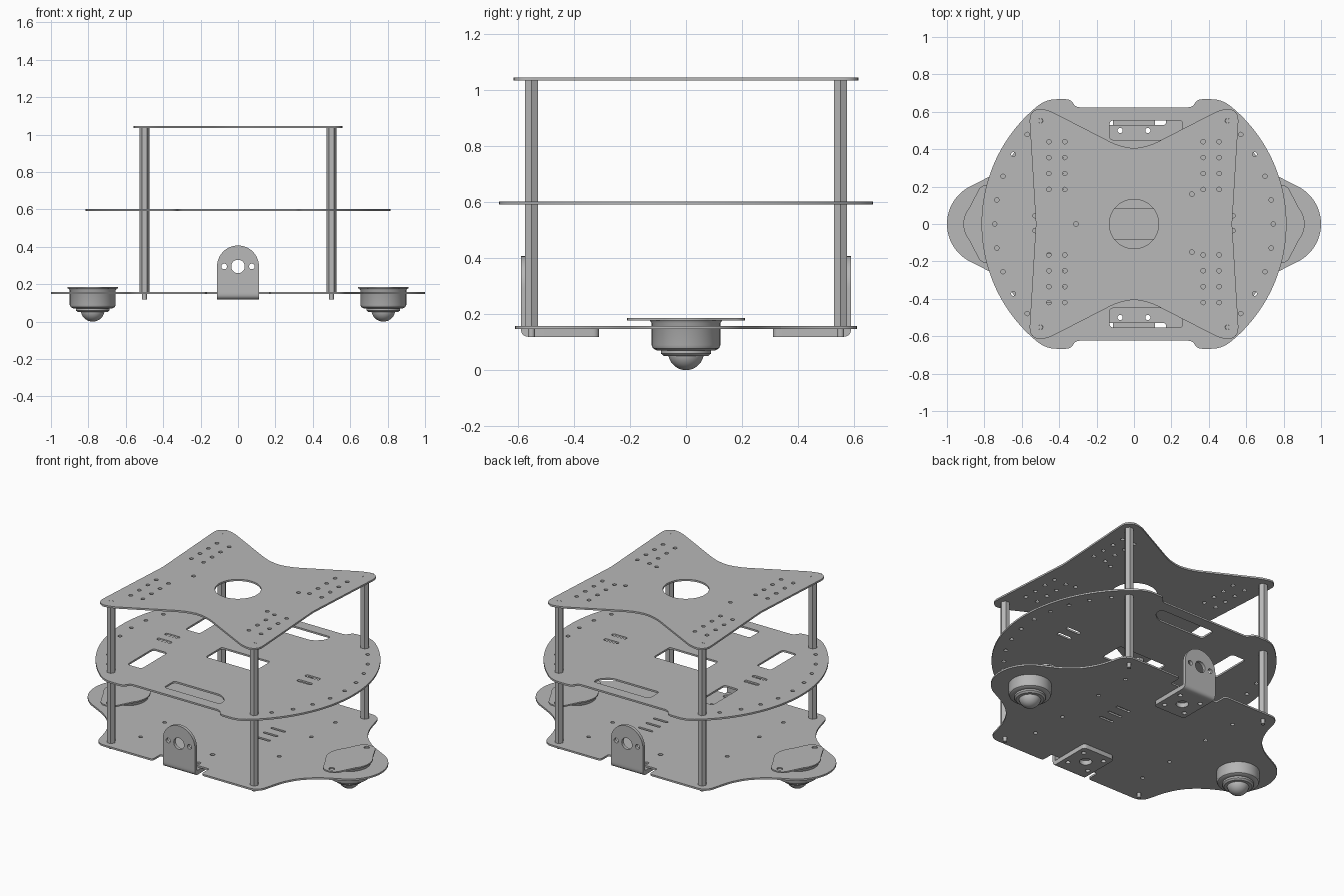
import bpy, bmesh
from math import sin, cos, radians, pi
from mathutils import Matrix, Vector

cube = bpy.data.objects.get("Cube")
if cube:
    bpy.data.objects.remove(cube, do_unlink=True)

grey = bpy.data.materials.new("satin_grey")
grey.use_nodes = True
grey.diffuse_color = (0.48, 0.48, 0.48, 1)
grey.node_tree.nodes["Principled BSDF"].inputs["Base Color"].default_value = grey.diffuse_color

SIGNS = (-1, 1)
THICK = 0.011
POST_X, POST_Y = 0.5, 0.552
CASTER_X = 0.777


def finish(name, bm, matrix=Matrix()):
    """Turn a bmesh into a grey object with sharp edges kept."""
    bmesh.ops.remove_doubles(bm, verts=bm.verts, dist=1e-5)
    bmesh.ops.recalc_face_normals(bm, faces=bm.faces)
    bm.transform(matrix)
    mesh = bpy.data.meshes.new(name)
    bm.to_mesh(mesh)
    bm.free()
    mesh.materials.append(grey)
    ob = bpy.data.objects.new(name, mesh)
    bpy.context.collection.objects.link(ob)
    bpy.ops.object.select_all(action='DESELECT')
    ob.select_set(True)
    bpy.context.view_layer.objects.active = ob
    bpy.ops.object.shade_smooth_by_angle(angle=radians(35))
    return ob


def arc(cx, cy, r, a0, a1, n):
    steps = [radians(a0 + (a1 - a0) * i / n) for i in range(n + 1)]
    return [(cx + r * cos(a), cy + r * sin(a)) for a in steps]


def circle(cx, cy, r, n=20):
    return arc(cx, cy, r, 0, 360, n)[:-1]


def rounded(points, n=6):
    """Closed outline; a third value on a point is its corner rounding."""
    out = []
    for i, p in enumerate(points):
        c = Vector(p[:2])
        if len(p) < 3:
            out.append(tuple(c))
            continue
        prev, nxt = Vector(points[i - 1][:2]), Vector(points[(i + 1) % len(points)][:2])
        a, b = c + (prev - c).normalized() * p[2], c + (nxt - c).normalized() * p[2]
        for k in range(n + 1):
            t = k / n
            out.append(tuple(a * (1 - t) ** 2 + c * 2 * t * (1 - t) + b * t * t))
    return out


def box(x0, x1, y0, y1, r):
    return rounded([(x0, y0, r), (x1, y0, r), (x1, y1, r), (x0, y1, r)])


def four_way(quarter):
    """Mirror a quarter outline, running from +x to +y, around both axes."""
    flip = lambda pts, sx, sy: [(p[0] * sx, p[1] * sy, *p[2:]) for p in pts]
    back = quarter[::-1]
    return rounded(quarter + flip(back, -1, 1) + flip(quarter, -1, -1) + flip(back, 1, -1))


def plate(name, outline, holes, thick, matrix):
    """Flat sheet with holes, centred on its local z = 0."""
    curve = bpy.data.curves.new(name, 'CURVE')
    curve.dimensions, curve.fill_mode, curve.extrude = '2D', 'BOTH', thick / 2
    for loop in [outline] + holes:
        spline = curve.splines.new('POLY')
        spline.points.add(len(loop) - 1)
        for pt, (x, y) in zip(spline.points, loop):
            pt.co = (x, y, 0, 1)
        spline.use_cyclic_u = True
    tmp = bpy.data.objects.new(name + "_outline", curve)
    bpy.context.collection.objects.link(tmp)
    deps = bpy.context.evaluated_depsgraph_get()
    mesh = bpy.data.meshes.new_from_object(tmp.evaluated_get(deps))
    bm = bmesh.new()
    bm.from_mesh(mesh)
    bpy.data.objects.remove(tmp, do_unlink=True)
    bpy.data.meshes.remove(mesh)
    return finish(name, bm, matrix)


def at(x, y, z):
    return Matrix.Translation((x, y, z))


def prism(name, r, z0, z1, x, y, sides):
    bm = bmesh.new()
    bmesh.ops.create_cone(bm, cap_ends=True, segments=sides, radius1=r, radius2=r, depth=z1 - z0)
    # the first corner faces sideways
    finish(name, bm, at(x, y, (z0 + z1) / 2) @ Matrix.Rotation(pi / 2, 4, 'Z'))


post_holes = [circle(sx * POST_X, sy * POST_Y, 0.013, 12) for sx in SIGNS for sy in SIGNS]

# Bottom plate with an ear for each caster and a notch for each bracket
outline = four_way(arc(0.775, 0, 0.225, 3, 60, 12) + [
    (0.72, 0.28, 0.09), (0.62, 0.4, 0.09), (0.565, 0.61, 0.06),
    (0.17, 0.61, 0.02), (0.17, 0.53, 0.01)])
holes = post_holes + [box(0.14, 0.24, y - 0.008, y + 0.008, 0.008) for y in (-0.02, 0.055, 0.13)]
for sx in SIGNS:
    holes += [circle(sx * 0.074, sy * y, 0.014, 12) for sy in SIGNS for y in (0.36, 0.5)]
    holes += [circle(sx * 0.4, sy * y, 0.012, 12) for sy in SIGNS for y in (0.16, 0.4)]
    holes.append(circle(sx * CASTER_X, 0, 0.115, 32))
plate("bottom_plate", outline, holes, THICK, at(0, 0, 0.153))

# Middle plate, a disc with trimmed front and back
outline = four_way(arc(0, 0, 0.815, 1, 50, 24) + [
    (0.465, 0.667, 0.05), (0.335, 0.667, 0.03), (0.315, 0.624, 0.025)])
holes = post_holes + [box(-0.17, 0.17, -0.08, 0.08, 0.015)]
for s in SIGNS:
    slot = [(-0.13, 0.45, 0.02), (0.2, 0.45, 0.03), (0.26, 0.5, 0.03),
            (0.26, 0.553, 0.02), (-0.13, 0.553, 0.02)]
    holes.append(rounded([(x, s * y, r) for x, y, r in slot]))
    holes.append(box(-0.48, -0.38, s * 0.29 - 0.13, s * 0.29 + 0.13, 0.02))
    holes += [box(s * 0.49 - 0.05, s * 0.49 + 0.05, y - 0.012, y + 0.012, 0.012) for y in (-0.035, 0.045)]
    for a in range(-40, 41, 10):
        holes.append(circle(s * 0.745 * cos(radians(a)), 0.745 * sin(radians(a)), 0.012, 12))
plate("middle_plate", outline, holes, THICK, at(0, 0, 0.597))

# Top plate, waisted on all four sides
outline = four_way([(0.525, 0.01), (0.562, 0.616, 0.07), (0.47, 0.616, 0.05), (0.06, 0.405, 0.08),
                    (0.01, 0.405)])
holes = post_holes + [circle(0, 0, 0.132, 48)]
holes += [circle(x, y, 0.012, 12) for x, y in ((0.31, 0.16), (0.31, -0.15), (-0.31, 0))]
for x in (0.37, 0.455):
    for s in SIGNS:
        holes += [circle(s * x, y + 0.085 * i, 0.012, 12) for y in (0.185, -0.42) for i in range(4)]
plate("top_plate", outline, holes, THICK, at(0, 0, 1.04))

# Hexagonal posts with threaded ends
for sx in SIGNS:
    for sy in SIGNS:
        x, y = sx * POST_X, sy * POST_Y
        prism("lower_post", 0.0265, 0.158, 0.592, x, y, 6)
        prism("upper_post", 0.0265, 0.602, 1.035, x, y, 6)
        prism("post_stud", 0.0125, 0.118, 1.045, x, y, 16)

# L-shaped motor brackets, front and back
for label, turn in (("back", 0), ("front", pi)):
    spin = Matrix.Rotation(turn, 4, 'Z')
    face = [(-0.112, 0.16), (0.112, 0.16)] + arc(0, 0.295, 0.112, 0, 180, 28)
    face_holes = [circle(0, 0.295, 0.036, 28)] + [circle(s * 0.074, 0.295, 0.015) for s in SIGNS]
    plate(label + "_bracket_face", face, face_holes, 0.02,
          spin @ at(0, 0.58, 0) @ Matrix.Rotation(pi / 2, 4, 'X'))
    foot = rounded([(-0.112, 0.31, 0.025), (0.112, 0.31, 0.025), (0.112, 0.55), (-0.112, 0.55)])
    foot_holes = [circle(0, 0.43, 0.036, 28)]
    foot_holes += [circle(s * 0.074, y, 0.014) for s in SIGNS for y in (0.36, 0.5)]
    plate(label + "_bracket_foot", foot, foot_holes, 0.028, spin @ at(0, 0, 0.133))
    bend = rounded([(0.55, 0.119), (0.59, 0.119, 0.03), (0.59, 0.16), (0.57, 0.16),
                    (0.57, 0.147), (0.55, 0.147)])
    upright = Matrix(((0, 0, 1, 0), (1, 0, 0, 0), (0, 1, 0, 0), (0, 0, 0, 1)))
    plate(label + "_bracket_bend", bend, [], 0.224, spin @ upright)

# Ball casters: flange, turned housing and ball
housing = [(0, 0.178), (0.13, 0.178), (0.123, 0.168), (0.123, 0.09), (0.118, 0.078), (0.105, 0.071),
           (0.09, 0.071), (0.09, 0.06), (0.08, 0.051), (0.055, 0.051), (0, 0.051)]
for label, s in (("right", -1), ("left", 1)):
    flange = four_way(arc(0, 0, 0.135, 4, 40, 8) + [(0.04, 0.21, 0.035)])
    plate(label + "_caster_flange", flange, [circle(0, t * 0.175, 0.017) for t in SIGNS],
          0.009, at(s * CASTER_X, 0, 0.182))
    bm = bmesh.new()
    verts = [bm.verts.new((r, 0, z)) for r, z in housing]
    edges = [bm.edges.new(pair) for pair in zip(verts, verts[1:])]
    bmesh.ops.spin(bm, geom=verts + edges, cent=(0, 0, 0), axis=(0, 0, 1), angle=2 * pi, steps=40)
    finish(label + "_caster_housing", bm, at(s * CASTER_X, 0, 0))
    bm = bmesh.new()
    bmesh.ops.create_uvsphere(bm, u_segments=32, v_segments=18, radius=0.064)
    finish(label + "_caster_ball", bm, at(s * CASTER_X, 0, 0.064))
